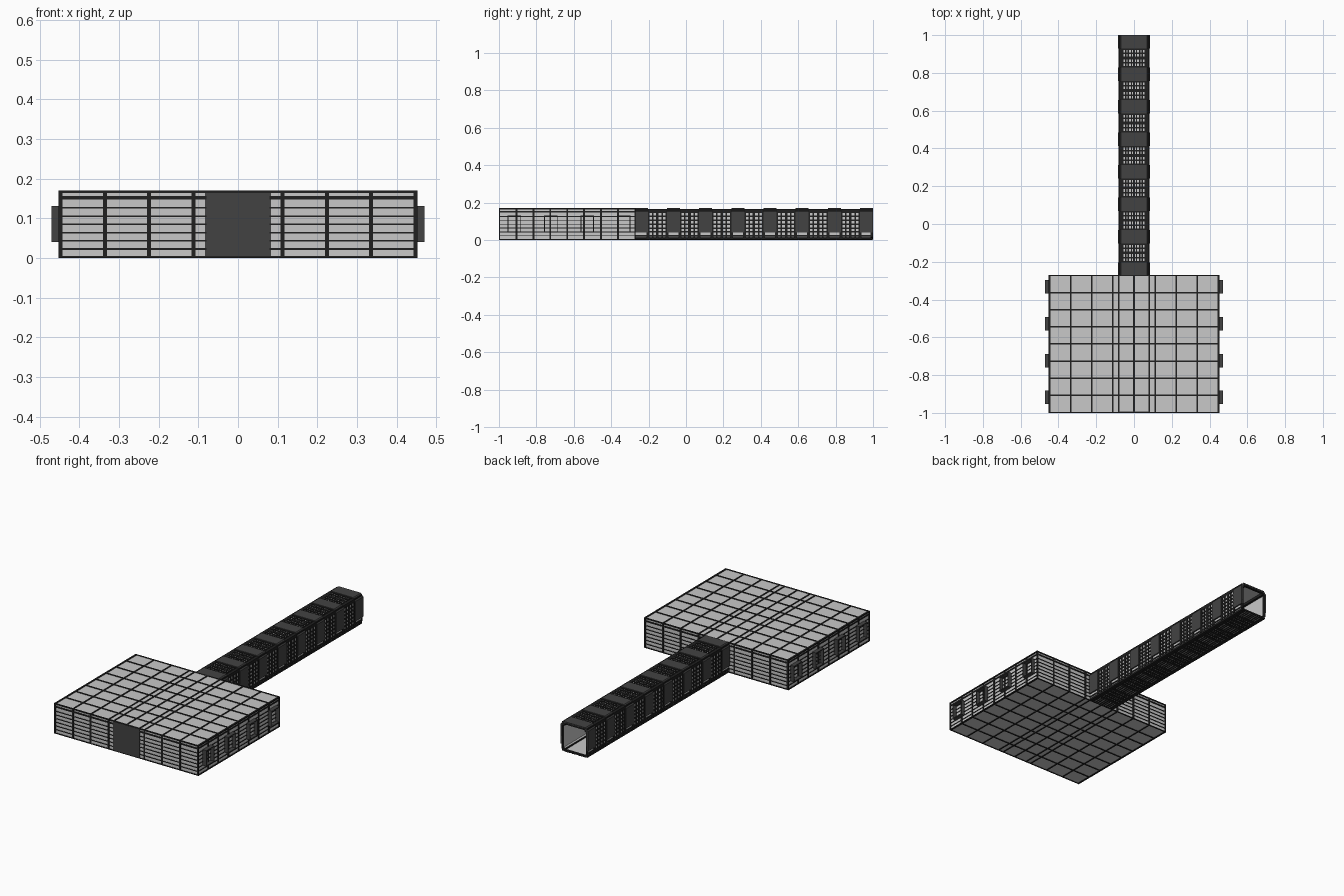
import bpy, bmesh
from mathutils import Matrix, Vector

cube = bpy.data.objects.get("Cube")
if cube:
    bpy.data.objects.remove(cube, do_unlink=True)


def material(name, v):
    m = bpy.data.materials.new(name)
    m.use_nodes = True
    m.diffuse_color = (v, v, v, 1)
    m.node_tree.nodes["Principled BSDF"].inputs["Base Color"].default_value = (v, v, v, 1)
    return m


LIGHT = material("light grey panel", 0.58)
DARK = material("dark grey metal", 0.055)
BLACK = material("black trim", 0.014)


def finish(name, bm, mat):
    bmesh.ops.recalc_face_normals(bm, faces=bm.faces)
    me = bpy.data.meshes.new(name)
    bm.to_mesh(me)
    bm.free()
    me.materials.append(mat)
    ob = bpy.data.objects.new(name, me)
    bpy.context.collection.objects.link(ob)
    return ob


def boxes(name, spans, mat):
    """One object from boxes given as (x0, x1, y0, y1, z0, z1)."""
    bm = bmesh.new()
    for x0, x1, y0, y1, z0, z1 in spans:
        centre = Vector((x0 + x1, y0 + y1, z0 + z1)) / 2
        size = Matrix.Diagonal((x1 - x0, y1 - y0, z1 - z0, 1))
        bmesh.ops.create_cube(bm, size=1, matrix=Matrix.Translation(centre) @ size)
    return finish(name, bm, mat)


def sweep(name, profile, y0, y1, mat, closed, thickness):
    """Extrude an (x, z) outline along y and give it wall thickness inward."""
    bm = bmesh.new()
    a = [bm.verts.new((x, y0, z)) for x, z in profile]
    b = [bm.verts.new((x, y1, z)) for x, z in profile]
    n = len(profile)
    for i in range(n if closed else n - 1):
        j = (i + 1) % n
        bm.faces.new((a[i], b[i], b[j], a[j]))
    mid = Vector((0, (y0 + y1) / 2, 0.085))
    ob = finish(name, bm, mat)
    face = ob.data.polygons[0]
    outward = face.normal.dot(face.center - mid) > 0
    mod = ob.modifiers.new("wall", "SOLIDIFY")
    mod.thickness = thickness
    mod.offset = -1 if outward else 1
    return ob


# Room dimensions
W, F, B, H = 0.447, -0.997, -0.273, 0.168
T = 0.01
xs = [s * x for x in (0.112, 0.224, 0.335) for s in (-1, 1)]
ys = [F + (B - F) * i / 8 for i in range(1, 8)]
zs = [0.023 + 0.0207 * i for i in range(6)]

# Room shell
boxes("room_floor", [(-W, W, F, B, 0.002, T)], LIGHT)
boxes("room_ceiling", [(-W, W, F, B, H - T, H)], LIGHT)
boxes("room_side_walls", [(-W, -W + T, F, B, T, H - T), (W - T, W, F, B, T, H - T)], LIGHT)
boxes("room_front_wall", [(-W, W, F, F + T, T, H - T)], LIGHT)
boxes("room_back_wall", [(-W, -0.08, B - T, B, T, H - T), (0.08, W, B - T, B, T, H - T)], LIGHT)

# Tile seams on ceiling and floor
for name, z0, z1 in (("ceiling_seams", H, H + 0.003), ("floor_seams", 0, 0.002)):
    bars = [(x - 0.004, x + 0.004, F, B, z0, z1) for x in xs + [-0.08, 0, 0.08]]
    bars += [(-W, W, y - 0.004, y + 0.004, z0, z1) for y in ys]
    boxes(name, bars, BLACK)

# Wall seams: horizontal boards and upright posts
rows = [(z - 0.002, z + 0.002) for z in zs] + [(0.148, 0.156)]
for name, y0, y1 in (("front_wall_seams", F - 0.003, F), ("back_wall_seams", B, B + 0.003)):
    bars = [(x - 0.005, x + 0.005, y0, y1, 0, H) for x in xs]
    for s in (-1, 1):
        lo, hi = sorted((s * 0.08, s * W))
        bars += [(lo, hi, y0, y1, a, b) for a, b in rows]
    boxes(name, bars, BLACK)
for name, s in (("left_wall_seams", 1), ("right_wall_seams", -1)):
    x0, x1 = sorted((s * W, s * (W + 0.003)))
    bars = [(x0, x1, y - 0.005, y + 0.005, 0, H) for y in ys]
    bars += [(x0, x1, F, B, a, b) for a, b in rows]
    boxes(name, bars, BLACK)

# Edge trim around the room
trim = []
for z0, z1 in ((0, 0.005), (H - 0.004, H + 0.003)):
    for s in (-1, 1):
        trim.append((s * W - 0.005, s * W + 0.005, F - 0.003, B + 0.003, z0, z1))
    for y in (F, B):
        trim.append((-W, W, y - 0.003, y + 0.003, z0, z1))
for s in (-1, 1):
    for y in (F, B):
        trim.append((s * W - 0.005, s * W + 0.005, y - 0.003, y + 0.003, 0, H))
boxes("room_edge_trim", trim, BLACK)

# Front door
boxes("front_door", [(-0.083, 0.083, F - 0.003, F + 0.004, 0.005, 0.171)], DARK)

# Hollow vents along both side walls
vents = []
for s in (-1, 1):
    x0, x1 = sorted((s * W, s * 0.47))
    for i in range(4):
        y = -0.918 + i * 0.195
        for e in (-1, 1):
            ye, ze = y + e * 0.034, 0.086 + e * 0.043
            vents.append((x0, x1, ye - 0.002, ye + 0.002, 0.041, 0.131))
            vents.append((x0, x1, y - 0.036, y + 0.036, ze - 0.002, ze + 0.002))
boxes("side_vents", vents, DARK)

# Corridor tube, open at the far end
C, END = 0.078, 0.997
half = [(C - 0.014, 0.003), (C, 0.016), (C, 0.148), (C - 0.014, 0.164)]
tube = half + [(-x, z) for x, z in reversed(half)]
sweep("corridor_shell", tube, B, END, LIGHT, True, 0.004)

# Corridor chamfer rails
rails = []
for s in (-1, 1):
    x0, x1 = sorted((s * (C - 0.016), s * (C + 0.002)))
    rails += [(x0, x1, B, END, 0.146, 0.1655), (x0, x1, B, END, 0.002, 0.012)]
boxes("corridor_rails", rails, BLACK)

# Corridor arches: legs stop above the base
arch_half = [(0.085, 0.04), (0.085, 0.153), (0.07, 0.171)]
arch = arch_half + [(-x, z) for x, z in reversed(arch_half)]
PITCH = 0.172
starts = [END - 0.067 - i * PITCH for i in range(8)]
for i, y in enumerate(starts):
    sweep("corridor_arch_%d" % (i + 1), arch, y, y + 0.07, DARK, False, 0.007)

# Corridor lattice: long slats and cross bars on every face
slats = []
for x, w in ((0, 0.008), (0.014, 0.006), (0.03, 0.008), (0.044, 0.006), (0.058, 0.006)):
    for s in (-1, 1):
        for z0, z1 in ((0, 0.003), (0.164, 0.167)):
            slats.append((s * x - w / 2, s * x + w / 2, B, END, z0, z1))
for s in (-1, 1):
    x0, x1 = sorted((s * C, s * (C + 0.003)))
    slats += [(x0, x1, B, END, z - 0.004, z + 0.004) for z in zs]
boxes("corridor_slats", slats, BLACK)

cross = []
for y in starts[:-1]:
    for d, w in ((0, 0.016), (-0.026, 0.008), (-0.051, 0.014), (-0.077, 0.008), (-0.102, 0.016)):
        y0, y1 = y + d - w / 2, y + d + w / 2
        for z0, z1 in ((0.0, 0.003), (0.164, 0.1675)):
            cross.append((-C + 0.014, C - 0.014, y0, y1, z0, z1))
        for s in (-1, 1):
            x0, x1 = sorted((s * C, s * (C + 0.0035)))
            cross.append((x0, x1, y0, y1, 0.012, 0.15))
boxes("corridor_cross_bars", cross, BLACK)

# Frame at the open end
sweep("corridor_end_frame", [(x * 1.04, z) for x, z in tube], END - 0.01, END + 0.003, BLACK, True, 0.009)
